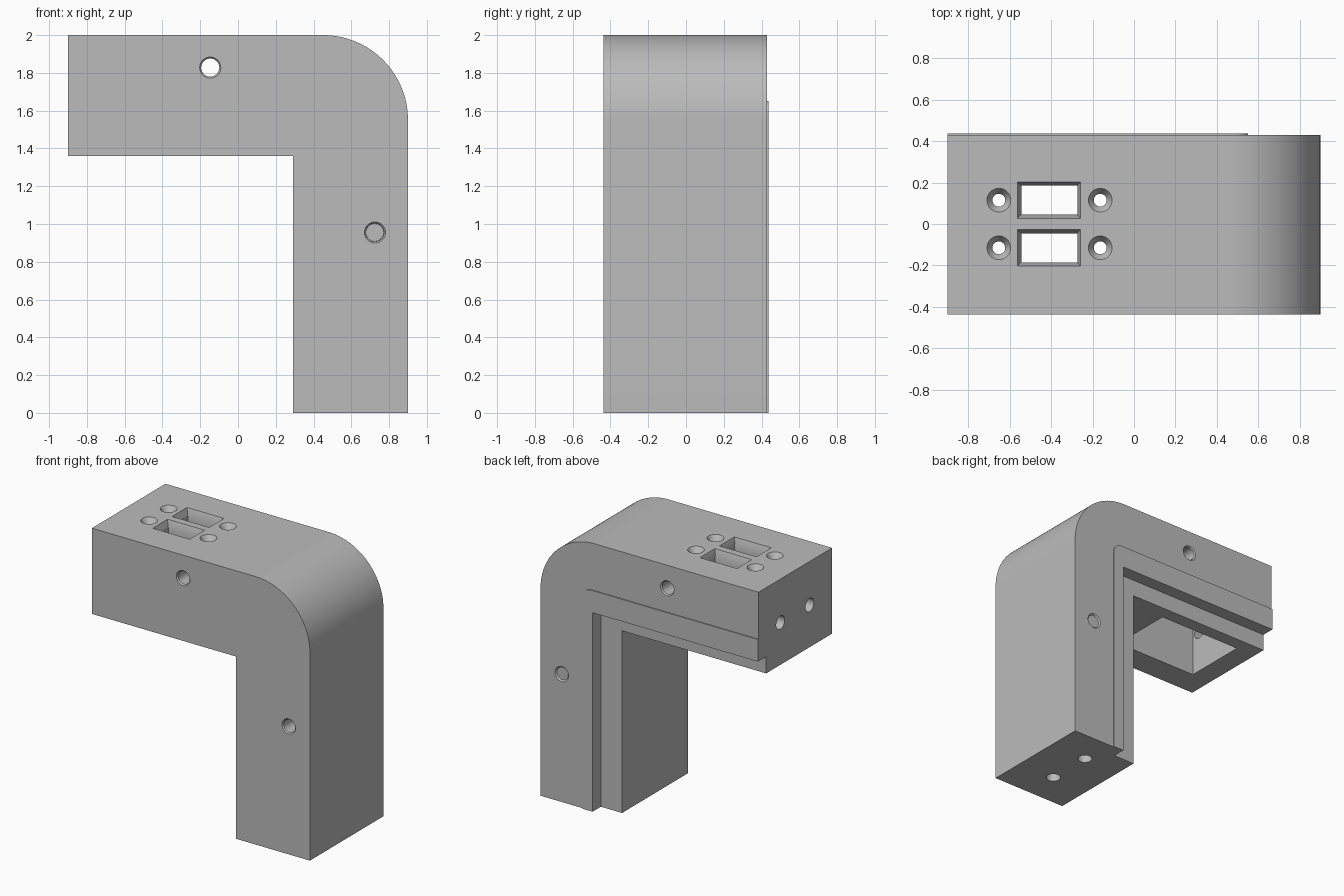
import bpy, bmesh
from math import sin, cos, pi
from mathutils import Matrix, Vector

if "Cube" in bpy.data.objects:
    bpy.data.objects.remove(bpy.data.objects["Cube"])

grey = bpy.data.materials.new("plain_grey")
grey.use_nodes = True
grey.diffuse_color = (0.5, 0.5, 0.5, 1)
grey.node_tree.nodes["Principled BSDF"].inputs["Base Color"].default_value = (0.5, 0.5, 0.5, 1)

FRONT, BACK, LIP = -0.4375, 0.43, 0.4375


def to_object(name, bm):
    bmesh.ops.recalc_face_normals(bm, faces=bm.faces)
    mesh = bpy.data.meshes.new(name)
    bm.to_mesh(mesh)
    bm.free()
    mesh.materials.append(grey)
    obj = bpy.data.objects.new(name, mesh)
    bpy.context.collection.objects.link(obj)
    return obj


def bracket(name, left, inner_x, inner_z, outer_x, outer_z, radius, y0, y1, steps):
    """Upside-down L with a rounded outer corner, extruded along y."""
    arc = [(outer_x - radius + radius * sin(i / steps * pi / 2),
            outer_z - radius + radius * cos(i / steps * pi / 2)) for i in range(steps + 1)]
    outline = [(left, inner_z), (left, outer_z)] + arc
    outline += [(outer_x, 0), (inner_x, 0), (inner_x, inner_z)]
    bm = bmesh.new()
    face = bm.faces.new([bm.verts.new((x, y0, z)) for x, z in outline])
    grown = bmesh.ops.extrude_face_region(bm, geom=[face])["geom"]
    verts = [v for v in grown if isinstance(v, bmesh.types.BMVert)]
    bmesh.ops.translate(bm, verts=verts, vec=(0, y1 - y0, 0))
    return to_object(name, bm)


def cut(target, bm):
    """Subtract the shape from the target and discard the cutter."""
    cutter = to_object("cutter", bm)
    cutter.hide_render = True
    mod = target.modifiers.new("cut", "BOOLEAN")
    mod.operation = "DIFFERENCE"
    mod.solver = "EXACT"
    mod.object = cutter
    bpy.context.view_layer.objects.active = target
    bpy.ops.object.modifier_apply(modifier=mod.name)
    bpy.data.objects.remove(cutter)


def cut_box(target, lo, hi, taper=0):
    """Box cut; its lower rim is drawn in by the taper."""
    bm = bmesh.new()
    bmesh.ops.create_cube(bm, size=1)
    lo, hi = Vector(lo), Vector(hi)
    for v in bm.verts:
        low = v.co.z < 0
        for i in range(3):
            side = 1 if v.co[i] > 0 else -1
            v.co[i] = hi[i] if side > 0 else lo[i]
            if low and i < 2:
                v.co[i] -= side * taper
    cut(target, bm)


def cut_round(target, start, end, r0, r1=None):
    """Round or conical cut between two points."""
    start, end = Vector(start), Vector(end)
    axis = end - start
    bm = bmesh.new()
    turn = axis.to_track_quat("Z", "Y").to_matrix().to_4x4()
    bmesh.ops.create_cone(bm, cap_ends=True, segments=32, radius1=r0,
                          radius2=r0 if r1 is None else r1, depth=axis.length,
                          matrix=Matrix.Translation((start + end) / 2) @ turn)
    cut(target, bm)


# Main body and the slightly raised border beside the rear rebate
body = bracket("bracket_body", -0.9, 0.29, 1.36, 0.9, 2, 0.45, FRONT, BACK, 32)
lip = bracket("raised_border", -0.9, 0.465, 1.485, 0.55, 1.65, 0.07, BACK, LIP, 10)

# Rear rebate along the inner edges
cut_box(body, (-1, 0.34, -0.1), (0.465, 0.6, 1.485))

# Pocket under the horizontal arm
cut_box(body, (-0.74, -0.24, 1.2), (-0.06, 0.24, 1.9))

# Socket openings and countersunk screw holes in the top
for side in (-1, 1):
    y = side * 0.115
    cut_box(body, (-0.543, y - 0.07, 1.85), (-0.273, y + 0.07, 2.1))
    cut_box(body, (-0.563, y - 0.088, 1.95), (-0.257, y + 0.088, 2.001), 0.019)
    for x in (-0.653, -0.163):
        cut_round(body, (x, y, 1.85), (x, y, 2.1), 0.031)
        cut_round(body, (x, y, 1.96), (x, y, 2.001), 0.031, 0.058)

# Chamfered holes from front to back
for x, z in ((-0.147, 1.828), (0.725, 0.955)):
    cut_round(body, (x, -0.6, z), (x, 0.6, z), 0.048)
    for face, inward in ((FRONT, 1), (BACK, -1)):
        cut_round(body, (x, face - inward * 0.001, z), (x, face + inward * 0.01, z), 0.057, 0.047)

# Joining holes in both arm ends
for y in (-0.172, 0.172):
    cut_round(body, (-1, y, 1.675), (-0.7, y, 1.675), 0.05)
    cut_round(body, (0.595, y, -0.1), (0.595, y, 0.3), 0.05)

# Smooth the curves and keep the corners sharp
for obj in (body, lip):
    bpy.ops.object.select_all(action="DESELECT")
    obj.select_set(True)
    bpy.context.view_layer.objects.active = obj
    bpy.ops.object.shade_smooth_by_angle(angle=pi / 6)
